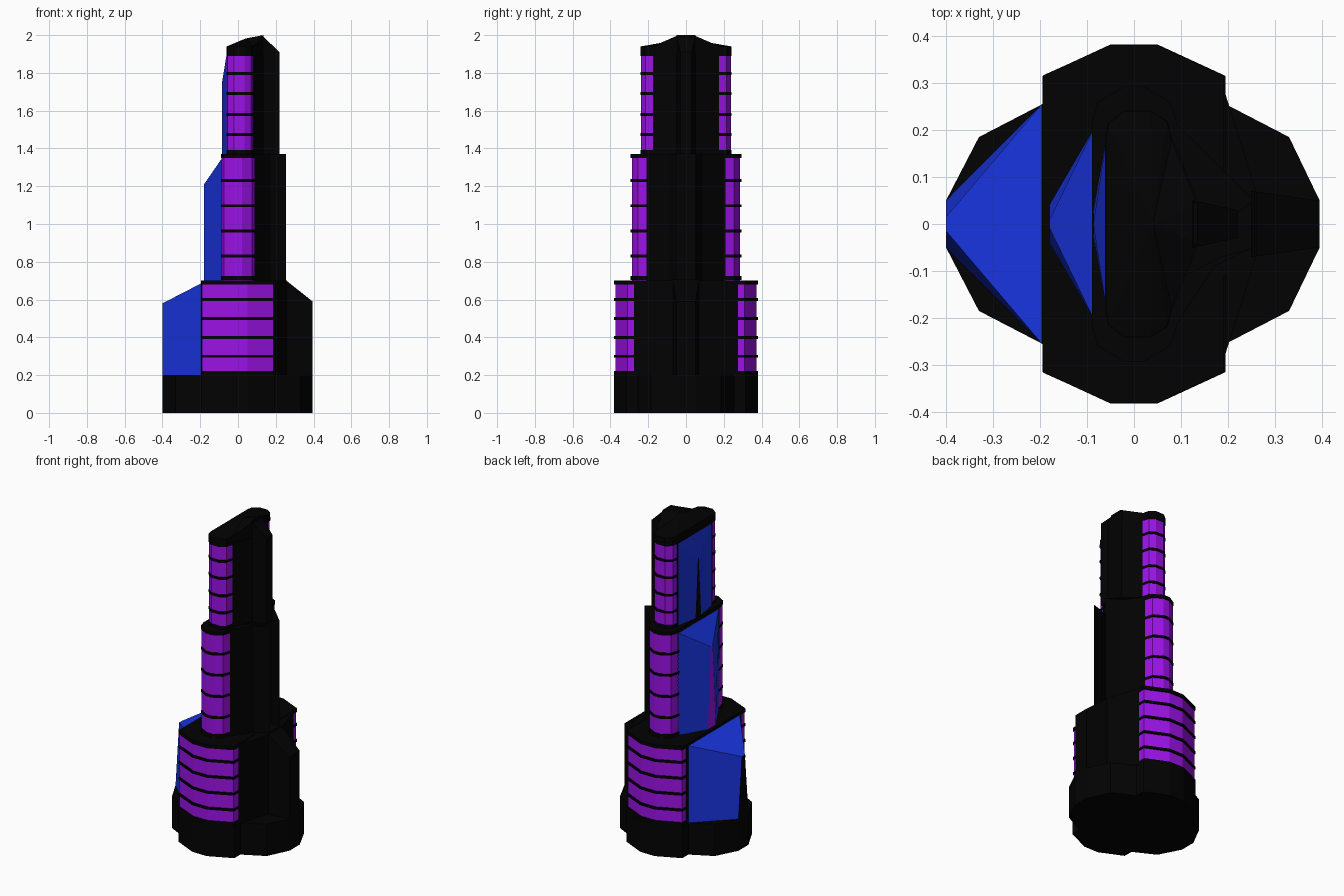
import bpy, bmesh

if "Cube" in bpy.data.objects:
    bpy.data.objects.remove(bpy.data.objects["Cube"])


def material(name, rgb):
    m = bpy.data.materials.new(name)
    m.diffuse_color = (*rgb, 1)
    m.use_nodes = True
    m.node_tree.nodes["Principled BSDF"].inputs["Base Color"].default_value = m.diffuse_color
    return m


BLACK = material("black", (0.0006, 0.0006, 0.0006))
PURPLE = material("purple", (0.33, 0.006, 0.80))
BLUE = material("blue", (0.010, 0.036, 0.78))


def mirrored(half):
    """Close a footprint given by its +y half (listed from +x to -x)."""
    return half + [(x, -y) for x, y in reversed(half)]


def finish(name, bm, mats):
    bmesh.ops.recalc_face_normals(bm, faces=bm.faces)
    me = bpy.data.meshes.new(name)
    bm.to_mesh(me)
    bm.free()
    for m in mats:
        me.materials.append(m)
    ob = bpy.data.objects.new(name, me)
    bpy.context.collection.objects.link(ob)
    return ob


def loft(name, low, high, mats, apex=None, special=None):
    """Solid between two rings; optional roof apex; special side gets material 1."""
    bm = bmesh.new()
    a = [bm.verts.new(p) for p in low]
    b = [bm.verts.new(p) for p in high]
    n = len(a)
    bm.faces.new(a)
    for i in range(n):
        j = (i + 1) % n
        f = bm.faces.new((a[i], a[j], b[j], b[i]))
        if i == special:
            f.material_index = 1
    if apex:
        c = bm.verts.new(apex)
        for i in range(n):
            bm.faces.new((b[i], b[(i + 1) % n], c))
    else:
        bm.faces.new(b)
    return finish(name, bm, mats)


def prism(name, pts, z0, z1, mat, s=1.0):
    return loft(name, [(x * s, y * s, z0) for x, y in pts],
                [(x * s, y * s, z1) for x, y in pts], [mat])


def window_block(name, pts, z0, z1, bands):
    """Purple glazed body with thin black floor bands."""
    prism(name + "_windows", pts, z0, z1, PURPLE)
    for i, z in enumerate(bands):
        # the lowest and highest bands are thicker sills
        h = 0.011 if i in (0, len(bands) - 1) else 0.0075
        prism(f"{name}_band_{i}", pts, z - h, z + h, BLACK, 1.02)


def blue_fin(name, xi, xo, w, n, t, z0, zi, zo, nose):
    """Tapered blue wedge on the left side, nose face in another colour."""
    low = [(xi, w, z0), (xo, n, z0), (xo, -n, z0), (xi, -w, z0)]
    high = [(xi, w, zi), (xo, t, zo), (xo, -t, zo), (xi, -w, zi)]
    loft(name, low, high, [BLUE, nose], special=1)


def buttress(name, xi, xo, wi, wo, z0, zi, zo):
    """Narrow black rib on the right side with a sloped top."""
    low = [(xi, wi, z0), (xo, wo, z0), (xo, -wo, z0), (xi, -wi, z0)]
    high = [(x, y, zi if x == xi else zo) for x, y, _ in low]
    loft(name, low, high, [BLACK])


# base plinth
prism("base", mirrored([(.395, .05), (.33, .185), (.195, .255), (.195, .315),
                        (.05, .382), (-.05, .382), (-.195, .315), (-.195, .255),
                        (-.33, .185), (-.4, .05)]), 0, 0.2, BLACK)

# lower tier
window_block("lower", mirrored([(.187, .31), (.05, .373), (-.05, .373), (-.19, .31)]),
             0.2, 0.69, [.211, .3, .4, .5, .6, .69])
prism("lower_core", mirrored([(.195, .275), (.26, .07), (-.195, .275)]), 0.2, 0.7, BLACK)
buttress("lower_buttress", .25, .395, .07, .05, 0.2, 0.705, 0.59)
blue_fin("lower_fin", -.196, -.4, .255, .05, .015, 0.2, 0.685, 0.58, BLACK)

# middle tier
window_block("middle", mirrored([(.09, .21), (.075, .255), (.02, .287), (-.02, .287),
                                 (-.075, .255), (-.088, .21)]),
             0.7, 1.36, [.715, .83, .963, 1.097, 1.23, 1.36])
prism("middle_core", mirrored([(.093, .21), (.185, .07), (.255, .05), (-.088, .21)]),
      0.7, 1.37, BLACK)
blue_fin("middle_fin", -.087, -.18, .2, .04, .008, 0.7, 1.345, 1.21, PURPLE)

# upper tier
upper = [(.08, .175), (.07, .215), (.035, .237), (-.02, .237), (-.055, .21), (-.06, .175)]
window_block("upper", mirrored(upper), 1.37, 1.9, [1.38, 1.473, 1.58, 1.69, 1.797, 1.9])
prism("upper_core", mirrored([(.085, .175), (.135, .05), (-.062, .175)]), 1.37, 1.9, BLACK)
buttress("upper_buttress", .125, .22, .05, .03, 1.37, 2.0, 1.91)
blue_fin("upper_fin", -.06, -.086, .175, .028, .004, 1.37, 1.9, 1.74, BLACK)

# sloped roof cap rising towards the right side
cap = mirrored([(.135, .04)] + [(x, y * 1.015) for x, y in upper])
loft("roof_cap", [(x, y, 1.895) for x, y in cap],
     [(x, y, 2.0 if x > .1 else 1.94) for x, y in cap], [BLACK], apex=(.04, 0, 1.982))
